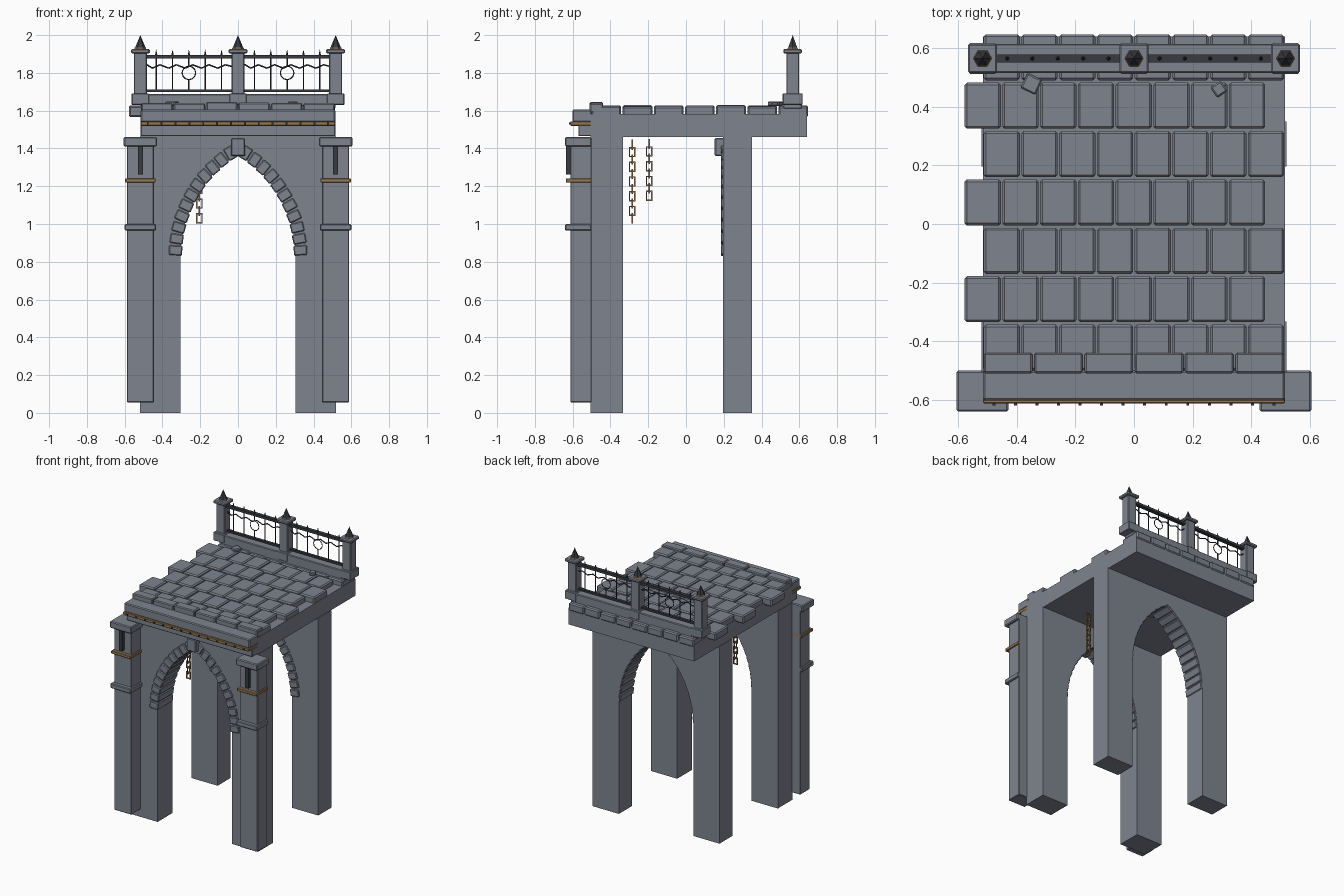
import bpy, bmesh, math, random
from mathutils import Matrix, Vector

random.seed(4)
if "Cube" in bpy.data.objects:
    bpy.data.objects.remove(bpy.data.objects["Cube"])


def material(name, rgb):
    m = bpy.data.materials.new(name)
    m.use_nodes = True
    m.diffuse_color = (*rgb, 1)
    m.node_tree.nodes["Principled BSDF"].inputs["Base Color"].default_value = (*rgb, 1)
    return m


STONE = material("grey_stone", (0.21, 0.23, 0.275))
IRON = material("dark_iron", (0.04, 0.043, 0.052))
BRASS = material("aged_brass", (0.30, 0.19, 0.085))


def finish(name, bm, mat, bevel=0):
    bmesh.ops.recalc_face_normals(bm, faces=bm.faces)
    me = bpy.data.meshes.new(name)
    bm.to_mesh(me)
    bm.free()
    me.materials.append(mat)
    ob = bpy.data.objects.new(name, me)
    bpy.context.collection.objects.link(ob)
    if bevel:
        mod = ob.modifiers.new("Bevel", "BEVEL")
        mod.width, mod.segments = bevel, 1
    return ob


def add_box(bm, x, y, z, turn=None):
    """Box from (low, high) ranges, optionally turned about its centre."""
    c = Vector((sum(x) / 2, sum(y) / 2, sum(z) / 2))
    size = Matrix.Diagonal((x[1] - x[0], y[1] - y[0], z[1] - z[0], 1))
    bmesh.ops.create_cube(bm, size=1, matrix=Matrix.Translation(c) @ (turn or Matrix()) @ size)


def around(c, half):
    return (c - half, c + half)


def box(name, x, y, z, mat=STONE, bevel=0.0):
    bm = bmesh.new()
    add_box(bm, x, y, z)
    return finish(name, bm, mat, bevel)


def bar(bm, a, b, r, sides=6):
    """Thin rod between two points."""
    a, b = Vector(a), Vector(b)
    m = Matrix.Translation((a + b) / 2) @ (b - a).to_track_quat("Z", "Y").to_matrix().to_4x4()
    bmesh.ops.create_cone(bm, cap_ends=True, segments=sides, radius1=r, radius2=r,
                          depth=(b - a).length, matrix=m)


# Pointed arch geometry, shared by both walls
HALF, SPRING, R = 0.305, 0.83, 0.63
APEX = math.acos((R - HALF) / R)
WALL_TOP = 1.462


def arch_point(a, r=R):
    return (HALF - R + r * math.cos(a), SPRING + r * math.sin(a))


def arch_wall(label, y0, y1):
    # Wall with legs, as one extruded outline
    side = [arch_point(APEX * i / 12) for i in range(12)]
    outline = [(0.52, 0), (0.52, WALL_TOP), (-0.52, WALL_TOP), (-0.52, 0), (-HALF, 0)]
    outline += [(-x, z) for x, z in side] + [arch_point(APEX)]
    outline += side[::-1] + [(HALF, 0)]
    bm = bmesh.new()
    face = bm.faces.new([bm.verts.new((x, y0, z)) for x, z in outline])
    ext = bmesh.ops.extrude_face_region(bm, geom=[face])
    bmesh.ops.translate(bm, vec=(0, y1 - y0, 0),
                        verts=[v for v in ext["geom"] if isinstance(v, bmesh.types.BMVert)])
    finish(label + "_arch_wall", bm, STONE)
    # Arch stones stepping around the opening
    bm = bmesh.new()
    count = 11
    for i in range(count):
        a = APEX * (i + 0.5) / count
        x, z = arch_point(a, R + 0.026)
        for s in (1, -1):
            add_box(bm, around(s * x, 0.035), (y0 - 0.012, y1 - 0.002), around(z, 0.026),
                    Matrix.Rotation(-s * (a + random.uniform(-0.02, 0.12)), 4, "Y"))
    finish(label + "_arch_stones", bm, STONE, 0.005)
    box(label + "_keystone", (-0.038, 0.038), (y0 - 0.045, y1 - 0.002), (1.36, 1.455), bevel=0.006)


arch_wall("front", -0.505, -0.333)
arch_wall("back", 0.197, 0.35)

# Front pilasters with bands, caps and iron bars
for label, s in (("left", 1), ("right", -1)):
    c = s * 0.517
    box(label + "_pilaster", around(c, 0.071), (-0.612, -0.5), (0.055, 1.42), bevel=0.004)
    box(label + "_pilaster_cap", around(c, 0.088), (-0.64, -0.5), (1.41, 1.46), bevel=0.006)
    box(label + "_pilaster_band", around(c, 0.083), (-0.64, -0.5), (0.965, 1.0), bevel=0.005)
    box(label + "_brass_band", around(c, 0.08), (-0.636, -0.5), (1.22, 1.242), BRASS, 0.003)
    box(label + "_pilaster_bar", around(c, 0.013), (-0.636, -0.61), (1.262, 1.41), IRON)

# Deck slab and front cornice
box("deck_slab", (-0.515, 0.515), (-0.505, 0.64), (1.46, 1.583))
box("cornice_lower", (-0.515, 0.515), (-0.57, -0.5), (1.465, 1.525), bevel=0.004)
box("cornice_upper", (-0.515, 0.515), (-0.602, -0.5), (1.54, 1.605), bevel=0.006)
box("cornice_trim", (-0.515, 0.515), (-0.612, -0.5), (1.52, 1.543), BRASS, 0.003)
bm = bmesh.new()
for i in range(14):
    add_box(bm, around(-0.478 + 0.0735 * i, 0.005), (-0.62, -0.6), around(1.532, 0.005))
finish("trim_rivets", bm, IRON)

# Paving in staggered rows
bm = bmesh.new()
PITCH = 0.1288
for row in range(7):
    y = -0.5 + 0.165 * row
    start = -0.58 if row % 2 else -0.515
    for i in range(8):
        x = start + PITCH * i
        top = 1.623 + random.uniform(-0.003, 0.006)
        add_box(bm, (x + 0.002, x + PITCH - 0.003), (y, y + 0.157), (1.566, top))
finish("paving_stones", bm, STONE, 0.008)

# Raised kerb along the front edge
bm = bmesh.new()
for i in range(6):
    x = -0.515 + 0.1717 * i
    add_box(bm, (x + 0.003, x + 0.168), (-0.51, -0.44), (1.59, 1.642 + random.uniform(-0.003, 0.004)))
finish("front_kerb", bm, STONE, 0.006)

# Loose rubble
for name, x, y, h, ang in (("large", -0.35, 0.478, 0.028, 0.45), ("small", 0.29, 0.46, 0.021, -0.6)):
    bm = bmesh.new()
    add_box(bm, around(x, h), around(y, h), (1.625, 1.648), Matrix.Rotation(-ang, 4, "Z"))
    finish(name + "_rubble", bm, STONE, 0.005)

# Railing plinth and posts
Y = 0.565
box("railing_plinth", (-0.515, 0.515), (Y - 0.05, Y + 0.05), (1.61, 1.688), bevel=0.005)
for label, x in (("right", -0.517), ("middle", 0), ("left", 0.517)):
    box(label + "_post_base", around(x, 0.046), around(Y, 0.053), (1.63, 1.692), bevel=0.004)
    box(label + "_post", around(x, 0.034), around(Y, 0.034), (1.685, 1.91), bevel=0.004)
    box(label + "_post_cap", around(x, 0.05), around(Y, 0.05), (1.903, 1.926), bevel=0.006)
    for part, r1, r2, z0, z1, mat in (("collar", 0.032, 0.03, 1.924, 1.934, BRASS),
                                      ("finial", 0.028, 0.0, 1.933, 2.0, IRON)):
        bm = bmesh.new()
        bmesh.ops.create_cone(bm, cap_ends=True, segments=6, radius1=r1, radius2=r2, depth=z1 - z0,
                              matrix=Matrix.Translation((x, Y, (z0 + z1) / 2)) @ Matrix.Rotation(math.pi / 6, 4, "Z"))
        finish(f"{label}_post_{part}", bm, mat)

# Iron railing panels: rails, spiked bars, zigzag and ring
for label, s in (("left", 1), ("right", -1)):
    c = s * 0.26
    bm = bmesh.new()
    add_box(bm, around(c, 0.226), around(Y, 0.014), (1.877, 1.895))
    add_box(bm, around(c, 0.226), around(Y, 0.01), (1.698, 1.711))
    zig = [Vector((c - 0.225, Y, 1.845))]
    for i in range(5):
        x = c + (i - 2) * 0.0865
        if i != 2:
            bar(bm, (x, Y, 1.70), (x, Y, 1.90), 0.004)
        else:
            bar(bm, (x, Y, 1.84), (x, Y, 1.90), 0.004)
            bar(bm, (x, Y, 1.70), (x, Y, 1.762), 0.004)
        bmesh.ops.create_cone(bm, cap_ends=True, segments=6, radius1=0.007, radius2=0, depth=0.03,
                              matrix=Matrix.Translation((x, Y, 1.91)))
        zig += [Vector((x - 0.02, Y, 1.825)), Vector((x + 0.02, Y, 1.843))]
    zig.append(Vector((c + 0.225, Y, 1.835)))
    for a, b in zip(zig, zig[1:]):
        bar(bm, a, b, 0.004)
    ring = [Vector((c + 0.036 * math.cos(t), Y, 1.80 + 0.036 * math.sin(t)))
            for t in (math.tau * k / 12 for k in range(13))]
    for a, b in zip(ring, ring[1:]):
        bar(bm, a, b, 0.003)
    finish(label + "_railing_panel", bm, IRON)


# Hanging chains of alternating rectangular links
def chain(name, x, y, bottom, count, first):
    bm = bmesh.new()
    w, h, t = 0.014, 0.027, 0.0035
    for i in range(count):
        z = bottom + 0.039 * i
        for s in (1, -1):
            if (i + first) % 2 == 0:
                add_box(bm, around(x + s * w, t), around(y, t), around(z, h))
                add_box(bm, around(x, w), around(y, t), around(z + s * (h - t), t))
            else:
                add_box(bm, around(x, t), around(y + s * w, t), around(z, h))
                add_box(bm, around(x, t), around(y, w), around(z + s * (h - t), t))
    finish(name, bm, BRASS)


chain("long_chain", -0.205, -0.285, 1.03, 11, 0)
chain("short_chain", 0.235, -0.195, 1.15, 8, 1)
